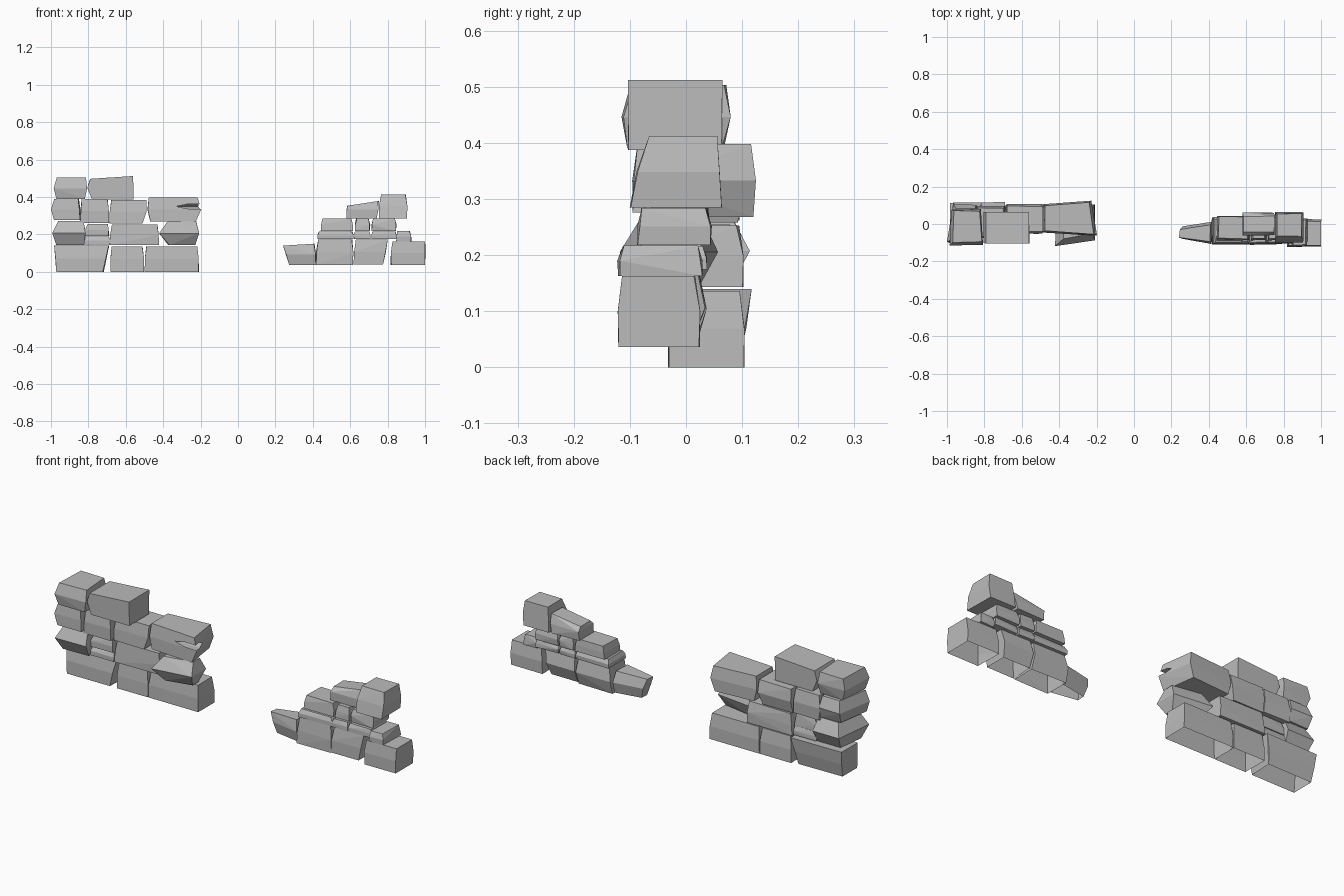
import bpy
import bmesh
import random
from mathutils import Vector

random.seed(4)
if "Cube" in bpy.data.objects:
    bpy.data.objects.remove(bpy.data.objects["Cube"])

grey = bpy.data.materials.new("stone_grey")
grey.use_nodes = True
colour = (0.5, 0.5, 0.5, 1)
grey.diffuse_color = colour
grey.node_tree.nodes["Principled BSDF"].inputs["Base Color"].default_value = colour

FLAT = (0, 0, 0.008)
SQUARE = (0, 0, 0)
POINTED = (0.035, 0, 0.03)


def stone(name, x, y, z, left=FLAT, right=FLAT, front=FLAT, back=FLAT, rise=0,
          taper=(0, 0), nip=(0, 0), rough=0.003, open_base=False):
    """Chiselled block: each side has an inward offset at bottom, middle and top.
    taper narrows the depth of the left and right ends, nip pulls in the back corners."""
    bm = bmesh.new()
    for level in range(3):
        height = z[0] + (z[1] - z[0]) * level / 2
        for side in (0, 1):
            for depth in (0, 1):
                px = x[1] - right[level] if side else x[0] + left[level]
                py = y[1] - back[level] if depth else y[0] + front[level]
                px += depth * (-nip[1] if side else nip[0])
                py += -taper[side] if depth else taper[side]
                drop = rise if level == 2 and not side else 0
                wobble = Vector([random.uniform(-rough, rough) for _ in "xy"] + [0])
                bm.verts.new(Vector((px, py, height - drop)) + wobble)
    hull = bmesh.ops.convex_hull(bm, input=bm.verts)
    inside = {v for v in hull["geom_interior"] if isinstance(v, bmesh.types.BMVert)}
    bmesh.ops.delete(bm, geom=list(inside), context='VERTS')
    bmesh.ops.dissolve_limit(bm, angle_limit=0.06, verts=bm.verts, edges=bm.edges)
    bmesh.ops.recalc_face_normals(bm, faces=bm.faces)
    if open_base:
        under = [f for f in bm.faces if f.normal.z < -0.9]
        bmesh.ops.delete(bm, geom=under, context='FACES')
    mesh = bpy.data.meshes.new(name)
    bm.to_mesh(mesh)
    bm.free()
    mesh.materials.append(grey)
    obj = bpy.data.objects.new(name, mesh)
    bpy.context.collection.objects.link(obj)
    return obj


def course(name, y, z, *spans, **shape):
    """Row of plain blocks sharing depth and height."""
    for i, span in enumerate(spans):
        stone(f"{name}_{i + 1}", span, y, z, **shape)


# Tall wall: footing, hollow underneath
stone("tall_corner_footing", (-0.985, -0.69), (-0.03, 0.115), (0, 0.14), open_base=True,
      left=(0.015, 0.008, 0), right=(0.03, 0.015, 0), back=(0.025, 0.01, 0))
course("tall_footing", (-0.03, 0.104), (0, 0.136), (-0.683, -0.503), (-0.498, -0.21),
       open_base=True, rough=0.001)

# Tall wall: second course
stone("tall_second_end", (-0.99, -0.815), (-0.1, 0.112), (0.143, 0.272), nip=(0.02, 0),
      left=(0.02, 0, 0.03), right=(0.01, 0, 0.01), front=POINTED, back=POINTED)
course("tall_thin_lower", (-0.05, 0.09), (0.145, 0.19), (-0.82, -0.685))
course("tall_thin_upper", (-0.055, 0.085), (0.192, 0.255), (-0.815, -0.69))
stone("tall_second_middle", (-0.685, -0.425), (-0.045, 0.1), (0.143, 0.253))
stone("tall_second_wedge", (-0.42, -0.21), (-0.115, 0.06), (0.143, 0.268), taper=(0, 0.03),
      left=(0.05, 0, 0.04), right=(0.02, 0, 0.015), front=(0.035, 0, 0.035), back=POINTED)

# Tall wall: third course
stone("tall_third_end", (-0.998, -0.845), (-0.095, 0.105), (0.276, 0.39), nip=(0.03, 0),
      left=(0.015, 0, 0.015), back=(0.02, 0, 0.02))
stone("tall_third_inner", (-0.842, -0.69), (-0.075, 0.095), (0.262, 0.388))
stone("tall_third_middle", (-0.685, -0.49), (-0.05, 0.105), (0.258, 0.383),
      right=(0.02, 0, 0), back=(0.015, 0, 0.01))
cracked = stone("tall_cracked_block", (-0.485, -0.198), (-0.06, 0.122), (0.268, 0.398),
                left=(0.015, 0, 0.01), right=(0.025, 0, 0.015), taper=(0.015, 0), nip=(0, 0.03))

# Notch split into the cracked block
notch = stone("crack_cutter", (-0.33, -0.17), (-0.1, 0.01), (0.337, 0.362),
              left=(0.06, 0, 0.06), back=POINTED, rough=0)
cut = cracked.modifiers.new("crack", 'BOOLEAN')
cut.operation = 'DIFFERENCE'
cut.object = notch
cut.solver = 'EXACT'
notch.hide_render = True
bpy.context.view_layer.objects.active = cracked
bpy.ops.object.modifier_apply(modifier=cut.name)
bpy.data.objects.remove(notch)

# Tall wall: cap
stone("tall_cap_end", (-0.985, -0.808), (-0.112, 0.077), (0.39, 0.503), nip=(0.01, 0.01),
      left=(0.015, 0, 0.015), right=(0.01, 0, 0.008), front=(0.008, 0, 0.015),
      back=(0.012, 0, 0.008))
stone("tall_cap_block", (-0.805, -0.56), (-0.103, 0.064), (0.387, 0.512),
      left=(0.025, 0, 0.015), right=SQUARE, front=SQUARE, back=SQUARE, rise=0.015, rough=0.001)

# Low wall: footing, hollow underneath
stone("low_pointed_end", (0.243, 0.415), (-0.105, 0.012), (0.036, 0.15), open_base=True,
      left=(0.032, 0.015, 0), front=(0.01, 0, 0.01), back=(0.015, 0, 0.015),
      taper=(0.025, 0), rise=0.01)
stone("low_footing_1", (0.418, 0.617), (-0.11, 0.035), (0.036, 0.172), open_base=True,
      back=(0.02, 0, 0.015))
stone("low_footing_2", (0.62, 0.8), (-0.11, 0.035), (0.04, 0.172), open_base=True,
      right=(0.025, 0.01, 0), back=(0.025, 0, 0.015))
stone("low_footing_end", (0.818, 1), (-0.12, 0.024), (0.036, 0.163), open_base=True,
      right=SQUARE, rough=0.002)

# Low wall: thin courses
course("low_thin", (-0.105, 0.035), (0.174, 0.216), (0.425, 0.617), (0.62, 0.71), (0.714, 0.85))
stone("low_thin_end", (0.845, 0.925), (-0.12, 0.028), (0.163, 0.217))
course("low_middle", (-0.085, 0.045), (0.218, 0.284), (0.445, 0.615), (0.625, 0.705), (0.715, 0.845))

# Low wall: cap
stone("low_sloped_cap", (0.578, 0.75), (-0.06, 0.06), (0.286, 0.378),
      right=(0.01, 0, 0), front=(0, 0, 0.015), back=(0, 0, 0.02), rise=0.025)
stone("low_top_block", (0.755, 0.905), (-0.1, 0.064), (0.285, 0.412),
      right=(0.004, 0, 0.008), front=(0, 0.012, 0.035), back=(0, 0.003, 0.008), rough=0.002)
